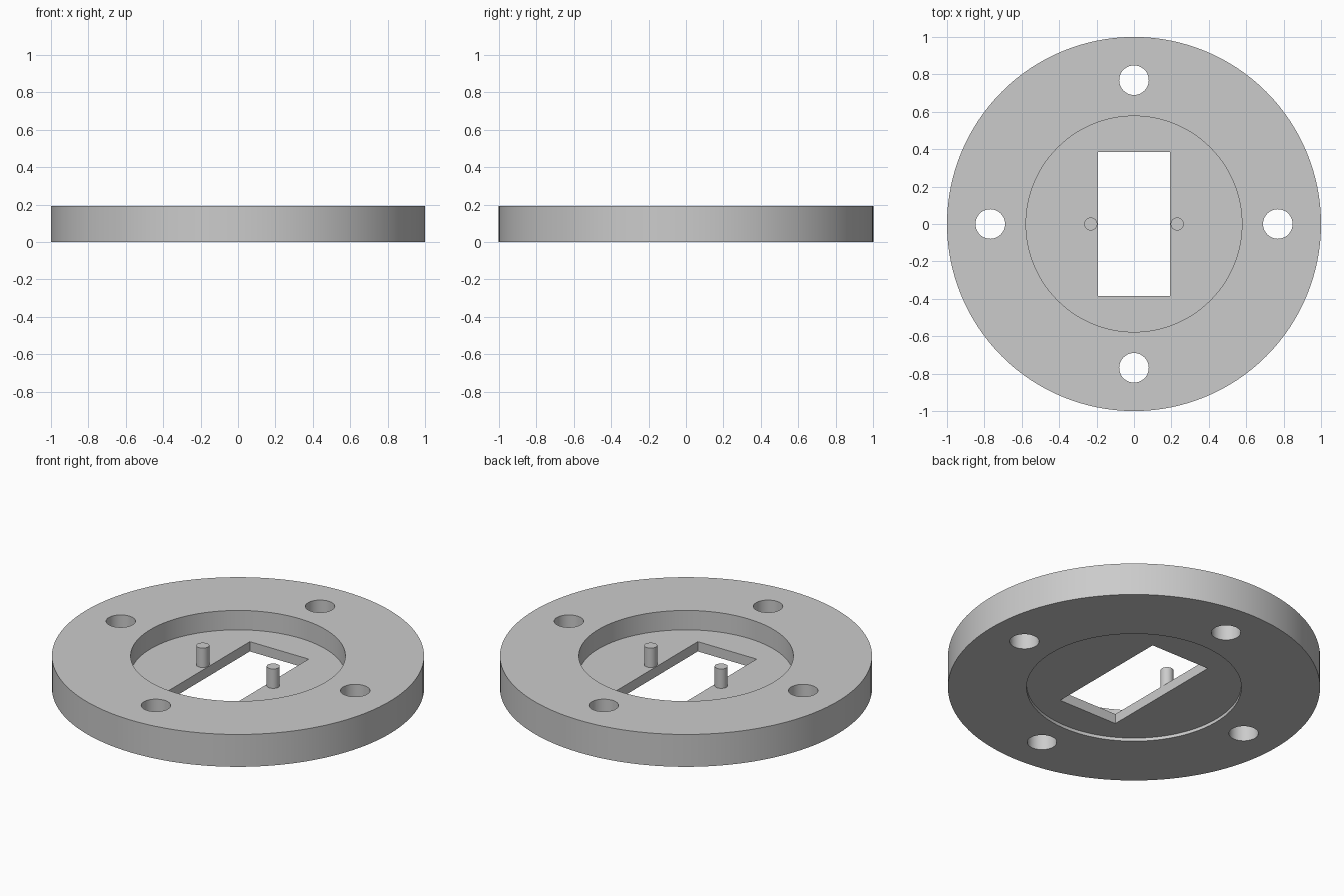
import bpy, bmesh, math
from mathutils import Matrix, Vector

cube = bpy.data.objects.get("Cube")
if cube:
    bpy.data.objects.remove(cube, do_unlink=True)

HEIGHT = 0.192               # flange thickness, also the pin tops
FLOOR_LOW, FLOOR_TOP = 0.019, 0.077
BORE = 0.577                 # radius of the round recess

grey = bpy.data.materials.new("plain grey")
grey.use_nodes = True
colour = (0.6, 0.6, 0.6, 1)
grey.diffuse_color = colour
grey.node_tree.nodes["Principled BSDF"].inputs["Base Color"].default_value = colour


def make_object(name, bm):
    bmesh.ops.recalc_face_normals(bm, faces=bm.faces)
    mesh = bpy.data.meshes.new(name)
    bm.to_mesh(mesh)
    bm.free()
    mesh.materials.append(grey)
    obj = bpy.data.objects.new(name, mesh)
    bpy.context.collection.objects.link(obj)
    return obj


def add_cylinder(bm, x, y, radius, low, high, sides):
    bmesh.ops.create_cone(bm, cap_ends=True, segments=sides, radius1=radius,
                          radius2=radius, depth=high - low,
                          matrix=Matrix.Translation((x, y, (low + high) / 2)))


def smooth(obj):
    bpy.ops.object.select_all(action="DESELECT")
    obj.select_set(True)
    bpy.context.view_layer.objects.active = obj
    bpy.ops.object.shade_smooth_by_angle(angle=math.radians(30))


# Flange body: round plate cut by recesses above and below, bolt holes and a slot
bm = bmesh.new()
add_cylinder(bm, 0, 0, 1, 0, HEIGHT, 128)
flange = make_object("flange_plate", bm)

cutters = []
for name, low, high in (("upper_recess", FLOOR_TOP, 0.4), ("lower_recess", -0.2, FLOOR_LOW)):
    bm = bmesh.new()
    add_cylinder(bm, 0, 0, BORE, low, high, 128)
    cutters.append(make_object(name + "_cutter", bm))

bm = bmesh.new()
for i in range(4):
    angle = i * math.pi / 2
    add_cylinder(bm, 0.769 * math.cos(angle), 0.769 * math.sin(angle), 0.079, -0.2, 0.4, 48)
cutters.append(make_object("bolt_hole_cutter", bm))

bm = bmesh.new()
bmesh.ops.create_cube(bm, size=2, matrix=Matrix.Diagonal(Vector((0.193, 0.386, 0.5, 1))))
cutters.append(make_object("slot_cutter", bm))

for cutter in cutters:
    cutter.hide_render = True
    cut = flange.modifiers.new(cutter.name, "BOOLEAN")
    cut.operation = "DIFFERENCE"
    cut.solver = "EXACT"
    cut.object = cutter

# Bake the cuts and drop the cutters
bpy.ops.object.select_all(action="DESELECT")
flange.select_set(True)
bpy.context.view_layer.objects.active = flange
for cutter in cutters:
    bpy.ops.object.modifier_apply(modifier=cutter.name)
    bpy.data.objects.remove(cutter, do_unlink=True)
smooth(flange)

# Locating pins beside the slot
for name, side in (("left_pin", 1), ("right_pin", -1)):
    bm = bmesh.new()
    add_cylinder(bm, side * 0.231, 0, 0.035, FLOOR_TOP, HEIGHT, 32)
    smooth(make_object(name, bm))
